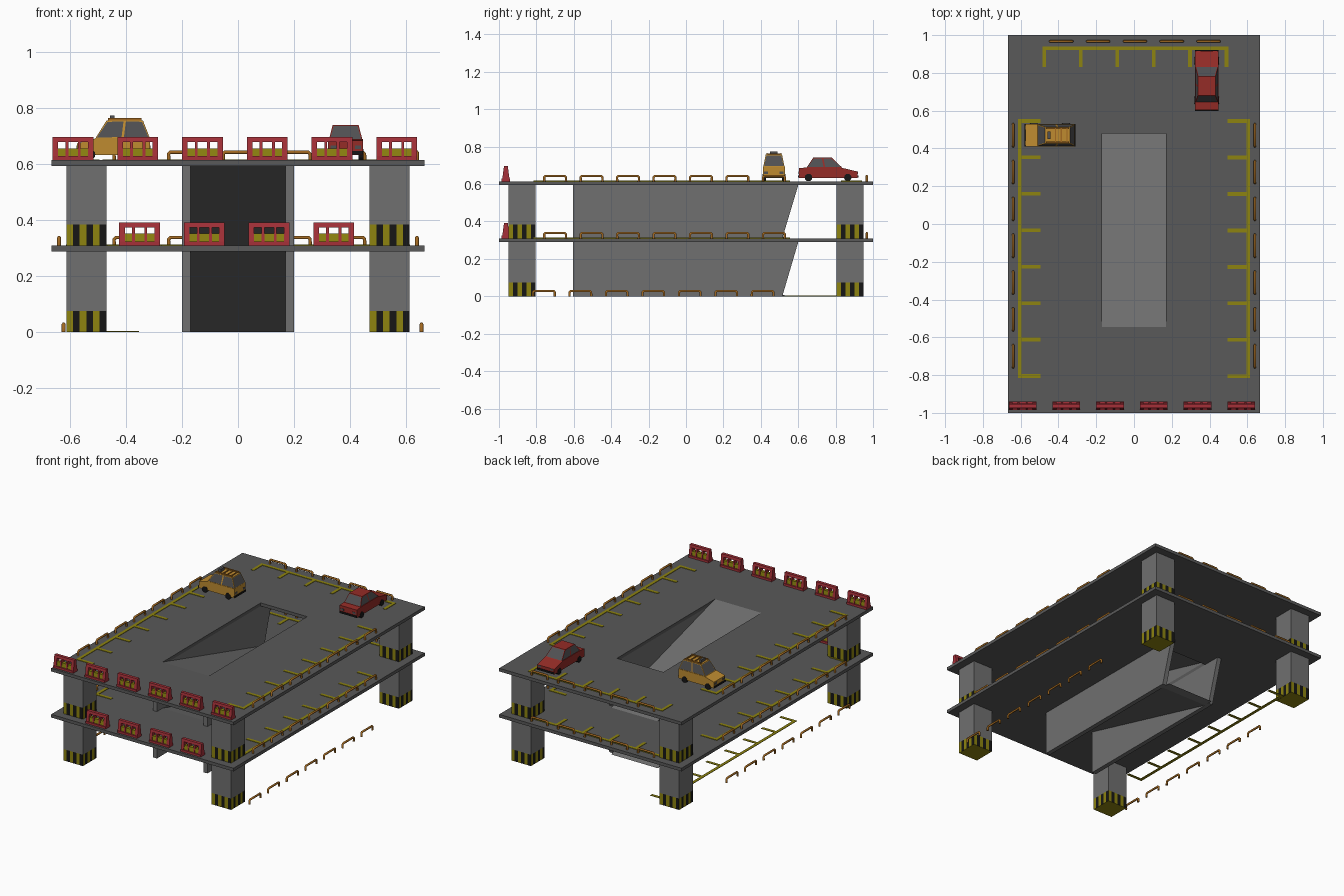
import bpy, bmesh, math
from mathutils import Matrix, Vector

if "Cube" in bpy.data.objects:
    bpy.data.objects.remove(bpy.data.objects["Cube"], do_unlink=True)


def material(name, r, g, b):
    m = bpy.data.materials.new(name)
    m.use_nodes = True
    m.diffuse_color = (r, g, b, 1)
    bsdf = m.node_tree.nodes["Principled BSDF"]
    bsdf.inputs["Base Color"].default_value = (r, g, b, 1)
    bsdf.inputs["Roughness"].default_value = 0.8
    return m


ASPHALT = material("asphalt", 0.1, 0.1, 0.1)
CONCRETE = material("concrete", 0.16, 0.16, 0.16)
BLACK = material("black", 0.008, 0.008, 0.008)
YELLOW = material("paint yellow", 0.27, 0.23, 0.005)
RED = material("barrier red", 0.38, 0.03, 0.04)
ORANGE = material("rail orange", 0.36, 0.14, 0.015)
CAR_RED = material("car red", 0.3, 0.025, 0.02)
CAB = material("cab yellow", 0.52, 0.26, 0.03)
GLASS = material("glass", 0.08, 0.08, 0.085)


def finish(bm, name, mats, matrix=None):
    bmesh.ops.recalc_face_normals(bm, faces=bm.faces)
    me = bpy.data.meshes.new(name)
    bm.to_mesh(me)
    bm.free()
    for m in mats:
        me.materials.append(m)
    ob = bpy.data.objects.new(name, me)
    bpy.context.collection.objects.link(ob)
    if matrix:
        ob.matrix_world = matrix
    return ob


def copy(ob, matrix):
    dup = ob.copy()
    bpy.context.collection.objects.link(dup)
    dup.matrix_world = matrix
    return dup


def add_box(bm, x, y, z, index=0, taper=1.0):
    """Box from (min, max) ranges; taper narrows the top in y."""
    mid = (y[0] + y[1]) / 2
    def ring(h, k):
        ys = [mid + (v - mid) * k for v in y]
        return [bm.verts.new((a, b, h)) for a, b in
                ((x[0], ys[0]), (x[1], ys[0]), (x[1], ys[1]), (x[0], ys[1]))]
    low, top = ring(z[0], 1), ring(z[1], taper)
    faces = [bm.faces.new(low), bm.faces.new(top)]
    for i in range(4):
        j = (i + 1) % 4
        faces.append(bm.faces.new((low[i], low[j], top[j], top[i])))
    for f in faces:
        f.material_index = index
    return faces


def prism(name, profile, x0, x1, mat, matrix=None):
    """Extrude a (y, z) outline along x."""
    bm = bmesh.new()
    face = bm.faces.new([bm.verts.new((x0, y, z)) for y, z in profile])
    new = bmesh.ops.extrude_face_region(bm, geom=[face])["geom"]
    bmesh.ops.translate(bm, vec=(x1 - x0, 0, 0),
                        verts=[v for v in new if isinstance(v, bmesh.types.BMVert)])
    return finish(bm, name, [mat], matrix)


def at(x, y, z, turn=0):
    return Matrix.Translation((x, y, z)) @ Matrix.Rotation(math.radians(turn), 4, "Z")


FLOORS = (0.31, 0.615)
THICK = 0.021

# Decks with the ramp opening
for level in FLOORS:
    bm = bmesh.new()
    rings = []
    for h in (level - THICK, level):
        for x0, x1, y0, y1 in ((-0.667, 0.667, -1, 1), (-0.17, 0.17, -0.545, 0.48)):
            rings.append([bm.verts.new((x, y, h)) for x, y in
                          ((x0, y0), (x1, y0), (x1, y1), (x0, y1))])
    for a, b in ((0, 1), (2, 3), (0, 2), (1, 3)):
        for i in range(4):
            j = (i + 1) % 4
            bm.faces.new((rings[a][i], rings[a][j], rings[b][j], rings[b][i]))
    finish(bm, "deck", [ASPHALT])

# Storeys: columns with striped feet, ramp and its side walls
for base, level in zip((0, FLOORS[0]), FLOORS):
    top = level - THICK
    for sx in (-1, 1):
        for sy in (-1, 1):
            cx, cy, half, foot = sx * 0.5425, sy * 0.877, 0.0715, base + 0.075
            bm = bmesh.new()
            add_box(bm, (cx - half, cx + half), (cy - half, cy + half), (foot, top))
            finish(bm, "column", [CONCRETE])
            bm = bmesh.new()
            corners = [Vector((cx + a * half, cy + b * half, 0))
                       for a, b in ((-1, -1), (1, -1), (1, 1), (-1, 1))]
            pts = [corners[i].lerp(corners[(i + 1) % 4], k / 6)
                   for i in range(4) for k in range(6)]
            low = [bm.verts.new((p.x, p.y, base)) for p in pts]
            high = [bm.verts.new((p.x, p.y, foot)) for p in pts]
            for i in range(24):
                j = (i + 1) % 24
                f = bm.faces.new((low[i], low[j], high[j], high[i]))
                f.material_index = i % 2
            bm.faces.new(low)
            finish(bm, "column_foot", [YELLOW, BLACK])
        edges = sorted((sx * 0.17, sx * 0.2))
        prism("ramp_wall", [(-0.605, base), (0.515, base), (0.6, top), (-0.605, top)],
              edges[0], edges[1], CONCRETE)
    prism("ramp", [(-0.605, top), (-0.545, level), (0.54, base + 0.002), (0.48, base)],
          -0.17, 0.17, CONCRETE)

# Painted parking bays: a long line with stubs
def bays(name, count, reach, matrix):
    bm = bmesh.new()
    pitch = 0.193
    add_box(bm, (-0.01, 0.01), (-0.01, pitch * (count - 1) + 0.01), (0, 0.003))
    for i in range(count):
        add_box(bm, (0.01, reach), (i * pitch - 0.01, i * pitch + 0.01), (0, 0.003))
    finish(bm, name, [YELLOW], matrix)


for level in FLOORS:
    bays("bay_lines", 8, 0.11, at(-0.605, -0.805, level))
    bays("bay_lines", 8, 0.11, at(0.605, 0.545, level, 180))
    bays("bay_lines", 6, 0.1, at(-0.475, 0.93, level, -90))
bays("ground_bay_lines", 8, 0.105, at(-0.46, -0.48, 0))

# Guard rails: bent tubes
tube = bpy.data.curves.new("guard_rail", "CURVE")
tube.dimensions = "3D"
tube.bevel_depth = 0.007
tube.bevel_resolution = 1
tube.use_fill_caps = True
path = [(-0.058, 0), (-0.058, 0.022), (-0.052, 0.028),
        (0.052, 0.028), (0.058, 0.022), (0.058, 0)]
spline = tube.splines.new("POLY")
spline.points.add(len(path) - 1)
for p, (y, z) in zip(spline.points, path):
    p.co = (0, y, z, 1)
tube.materials.append(ORANGE)


def rail(x, y, z, turn=0):
    ob = bpy.data.objects.new("guard_rail", tube)
    bpy.context.collection.objects.link(ob)
    ob.matrix_world = at(x, y, z, turn)


for z, shift_x, shift_y in ((0, 0.0165, -0.06), (FLOORS[0], 0, 0), (FLOORS[1], 0, 0)):
    for i in range(7):
        for sx in (-1, 1):
            rail(sx * 0.64 + shift_x, -0.7 + 0.195 * i + shift_y, z)
for z in FLOORS:
    for i in range(5):
        rail(0.005 + 0.195 * (i - 2), 0.967, z, 90)

# Road barriers along the front edge
bm = bmesh.new()
add_box(bm, (-0.073, 0.073), (-0.023, 0.023), (0, 0.014))
for x, w in ((-0.063, 0.01), (-0.022, 0.005), (0.022, 0.005), (0.063, 0.01)):
    add_box(bm, (x - w, x + w), (-0.019, 0.019), (0.014, 0.066), taper=0.65)
add_box(bm, (-0.073, 0.073), (-0.0125, 0.0125), (0.064, 0.082), taper=0.8)
add_box(bm, (-0.055, 0.055), (-0.014, 0.014), (0.014, 0.042), 1, 0.8)
barrier = finish(bm, "road_barrier", [RED, YELLOW], at(-0.59, -0.963, FLOORS[1]))
for i in range(1, 6):
    copy(barrier, at(-0.59 + 0.2315 * i, -0.963, FLOORS[1]))
for i in range(4):
    copy(barrier, at(-0.352 + 0.2315 * i, -0.963, FLOORS[0]))


# Cars: nose towards local +y
def car(name, body, cabin, roof_z, width, wheels, paint, matrix):
    half = width / 2
    prism(name + "_body", body, -half, half, paint, matrix)
    bm = bmesh.new()
    y0, y1, r0, r1, z = cabin
    low = [bm.verts.new(p) for p in ((-half * 0.96, y0, z), (half * 0.96, y0, z),
                                     (half * 0.96, y1, z), (-half * 0.96, y1, z))]
    top = [bm.verts.new(p) for p in ((-half * 0.74, r0, roof_z), (half * 0.74, r0, roof_z),
                                     (half * 0.74, r1, roof_z), (-half * 0.74, r1, roof_z))]
    bm.faces.new(top)
    sides = [bm.faces.new((low[i], low[(i + 1) % 4], top[(i + 1) % 4], top[i]))
             for i in range(4)]
    # split the flanks into front and rear windows
    long_edges = [e for i in (1, 3) for e in sides[i].edges
                  if abs(e.verts[0].co.z - e.verts[1].co.z) < 1e-5]
    bmesh.ops.subdivide_edges(bm, edges=long_edges, cuts=1)
    bm.normal_update()
    panes = [f for f in bm.faces if abs(f.normal.z) < 0.9]
    bmesh.ops.inset_individual(bm, faces=panes, thickness=0.006)
    for f in panes:
        f.material_index = 1
    finish(bm, name + "_cabin", [paint, GLASS], matrix)
    for y in wheels:
        for sx in (-1, 1):
            bm = bmesh.new()
            bmesh.ops.create_cone(bm, cap_ends=True, segments=12, radius1=0.02, radius2=0.02,
                                  depth=0.018, matrix=Matrix.Rotation(math.pi / 2, 4, "Y"))
            finish(bm, name + "_wheel", [BLACK],
                   matrix @ Matrix.Translation((sx * (half - 0.007), y, 0.02)))
    # bumpers and lamps
    bm = bmesh.new()
    ends = [p[0] for p in body]
    for y in (min(ends), max(ends)):
        add_box(bm, (-half, half), (y - 0.004, y + 0.004), (0.02, 0.032))
        for sx in (-1, 1):
            add_box(bm, (sx * half * 0.7 - 0.011, sx * half * 0.7 + 0.011),
                    (y - 0.002, y + 0.002), (0.04, 0.052), 1)
    finish(bm, name + "_bumpers", [BLACK, GLASS], matrix)


car("sedan", [(-0.157, 0.018), (0.157, 0.018), (0.157, 0.052), (0.06, 0.075), (-0.1, 0.075),
              (-0.157, 0.07)],
    (-0.115, 0.075, -0.08, 0.02, 0.073), 0.126, 0.125, (-0.105, 0.105), CAR_RED,
    at(0.385, 0.76, FLOORS[1]))
cab_place = at(-0.445, 0.47, FLOORS[1], 90)
car("cab", [(-0.13, 0.018), (0.13, 0.018), (0.13, 0.06), (0.055, 0.08), (-0.13, 0.08)],
    (-0.13, 0.065, -0.105, 0.025, 0.078), 0.142, 0.118, (-0.085, 0.085), CAB, cab_place)

# Roof rack and sign on the cab
bm = bmesh.new()
for x in (-0.037, 0.037):
    add_box(bm, (x - 0.003, x + 0.003), (-0.1, 0.02), (0.142, 0.15))
for y in (-0.09, -0.06, -0.03):
    add_box(bm, (-0.037, 0.037), (y - 0.003, y + 0.003), (0.144, 0.149))
add_box(bm, (-0.02, 0.02), (-0.004, 0.012), (0.142, 0.16), 1)
finish(bm, "cab_roof_rack", [ORANGE, GLASS], cab_place)
